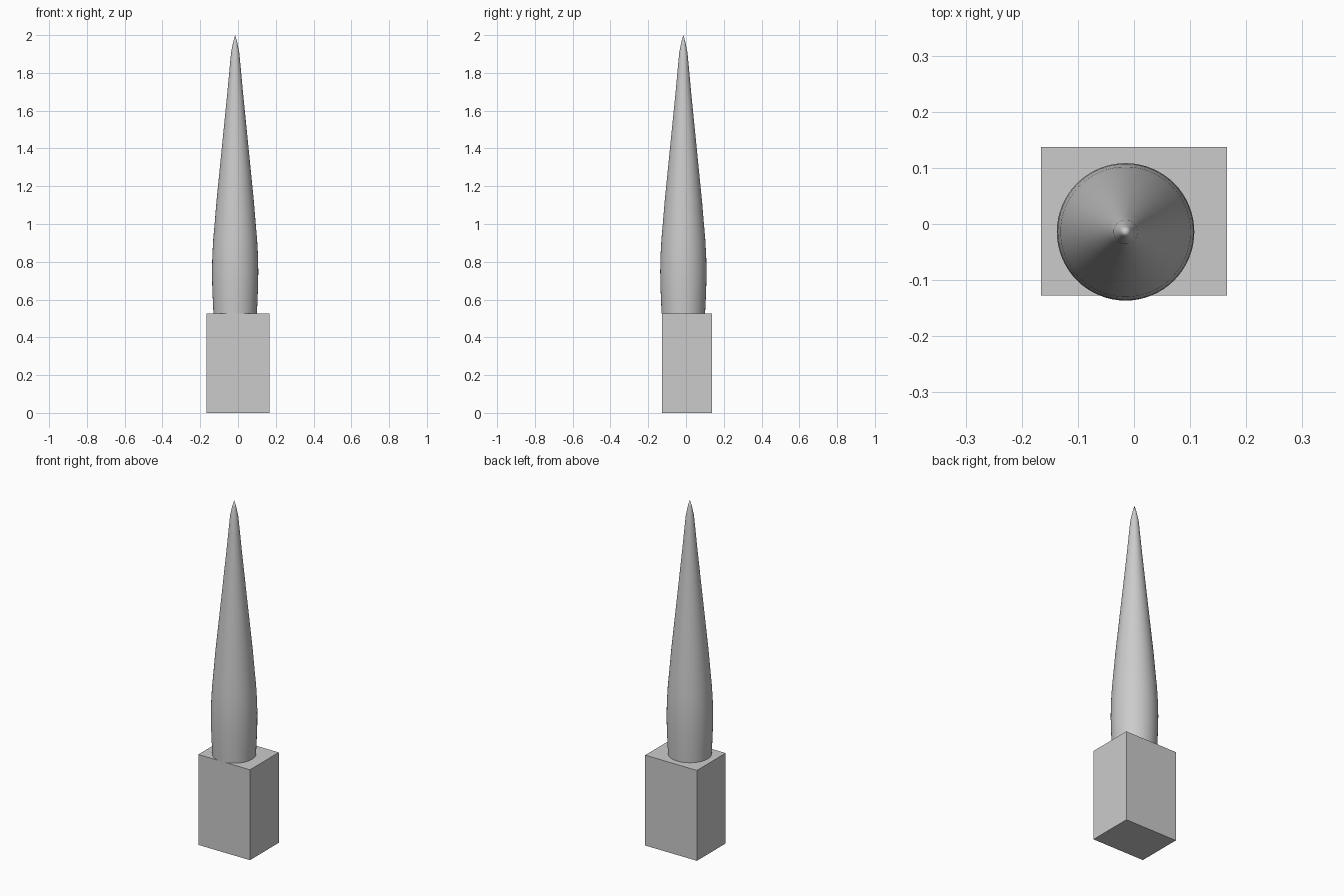
import bpy, bmesh, math

if "Cube" in bpy.data.objects:
    bpy.data.objects.remove(bpy.data.objects["Cube"])

# Rectangular base block
bpy.ops.mesh.primitive_cube_add(size=1, location=(0, 0.005, 0.2625))
base = bpy.context.object
base.name = "base_block"
base.scale = (0.332, 0.264, 0.525)
bpy.ops.object.transform_apply(location=False, rotation=False, scale=True)

# Tapered spire, turned from a (radius, height) profile
profile = [(0, 0.525), (0.115, 0.525), (0.1185, 0.60), (0.1215, 0.68), (0.1225, 0.75),
           (0.121, 0.83), (0.116, 0.92), (0.108, 1.01), (0.099, 1.12),
           (0.086, 1.25), (0.071, 1.40), (0.056, 1.55), (0.041, 1.70),
           (0.030, 1.82), (0.0215, 1.91), (0.010, 1.965), (0, 2.0)]
bm = bmesh.new()
verts = [bm.verts.new((r, 0, z)) for r, z in profile]
edges = [bm.edges.new(pair) for pair in zip(verts, verts[1:])]
bmesh.ops.spin(bm, geom=verts + edges, cent=(0, 0, 0), axis=(0, 0, 1),
               angle=math.tau, steps=64, use_duplicate=False)
bmesh.ops.remove_doubles(bm, verts=bm.verts, dist=1e-5)
bmesh.ops.recalc_face_normals(bm, faces=bm.faces)
mesh = bpy.data.meshes.new("spire")
bm.to_mesh(mesh)
bm.free()
spire = bpy.data.objects.new("spire", mesh)
spire.location = (-0.015, -0.014, 0)
bpy.context.collection.objects.link(spire)

# Smooth sides, sharp bottom rim
bpy.ops.object.select_all(action='DESELECT')
spire.select_set(True)
bpy.context.view_layer.objects.active = spire
bpy.ops.object.shade_smooth_by_angle(angle=math.radians(40))
